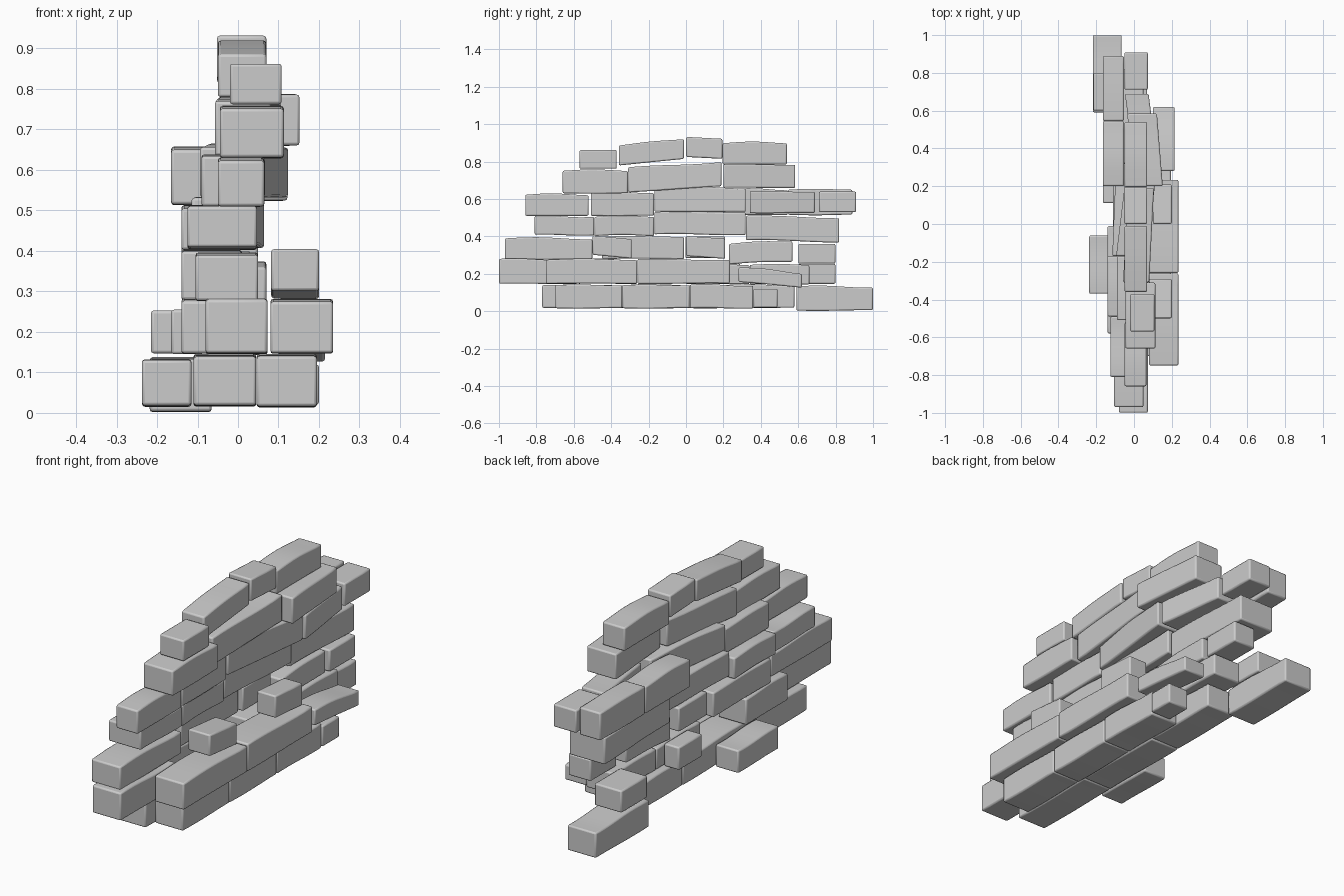
import bpy, bmesh, math, random

if "Cube" in bpy.data.objects:
    bpy.data.objects.remove(bpy.data.objects["Cube"])

random.seed(4)


def stone(name, x, y, z, rise=0.0, yaw=0.0, bow=0.006):
    """One long block: gently bowed along its length, with worn edges."""
    length = y[1] - y[0]
    mid_y = (y[0] + y[1]) / 2
    mid_x = (x[0] + x[1]) / 2
    steps = 8 if length > 0.25 else 3
    top, base = random.uniform(0.3, 1) * bow, random.uniform(-0.4, 0.6) * bow
    phase = random.uniform(-0.8, 0.8)
    bm = bmesh.new()
    rings = []
    for i in range(steps + 1):
        t = i / steps
        wave = math.sin(math.pi * t * 1.6 + phase) if steps > 3 else 0
        dz = rise * (t - 0.5)
        dx = math.tan(yaw) * length * (0.5 - t)
        z0, z1 = z[0] + dz + base * wave, z[1] + dz + top * wave
        py = y[0] + 0.001 + (length - 0.002) * t
        corners = [(x[0], z0), (x[1], z0), (x[1], z1), (x[0], z1)]
        rings.append([bm.verts.new((cx + dx - mid_x, py - mid_y, cz)) for cx, cz in corners])
    for a, b in zip(rings, rings[1:]):
        for k in range(4):
            n = (k + 1) % 4
            bm.faces.new((a[k], a[n], b[n], b[k]))
    bm.faces.new(rings[0])
    bm.faces.new(rings[-1][::-1])
    bmesh.ops.recalc_face_normals(bm, faces=bm.faces)
    mesh = bpy.data.meshes.new(name)
    bm.to_mesh(mesh)
    bm.free()
    obj = bpy.data.objects.new(name, mesh)
    obj.location = (mid_x, mid_y, 0)
    bpy.context.collection.objects.link(obj)
    bevel = obj.modifiers.new("worn_edges", "BEVEL")
    bevel.width, bevel.segments = 0.007, 2
    bevel.limit_method, bevel.angle_limit = "ANGLE", math.radians(50)
    bpy.context.view_layer.objects.active = obj
    obj.select_set(True)
    bpy.ops.object.shade_smooth_by_angle(angle=math.radians(30))
    obj.select_set(False)


def course(name, x, z, joints):
    """A run of stones between neighbouring joints."""
    for i, y in enumerate(zip(joints, joints[1:])):
        stone(f"{name}_stone_{i + 1}", x, y, z)


# Footing: front leaf, core, and loose back stones
course("footing_front", (0.046, 0.195), (0.016, 0.14), [-0.70, -0.34, 0.02, 0.36])
stone("footing_front_short", (0.09, 0.20), (0.36, 0.49), (0.02, 0.12))
course("footing_core", (-0.11, 0.045), (0.018, 0.14), [-0.77, -0.30, 0.18, 0.58])
stone("footing_back", (-0.237, -0.115), (-0.37, -0.06), (0.017, 0.128))
stone("footing_end", (-0.218, -0.065), (0.59, 1.0), (0.004, 0.132))

# Second course: broad front ledge, core, back stones
course("ledge", (0.08, 0.235), (0.148, 0.277), [-0.75, -0.26, 0.235])
stone("ledge_slanted", (0.10, 0.215), (0.28, 0.62), (0.142, 0.22), rise=-0.03)
stone("second_core_left", (-0.08, 0.073), (-1.0, -0.58), (0.147, 0.277))
stone("second_core_inner", (-0.14, 0.01), (-0.58, -0.26), (0.147, 0.277))
course("second_core_end", (-0.08, 0.073), (0.145, 0.25), [0.0, 0.34, 0.66])
stone("second_back_short", (-0.165, -0.085), (0.11, 0.29), (0.145, 0.255))
stone("second_back_end", (-0.215, -0.07), (0.60, 0.80), (0.147, 0.253))

# Third course, with two small stones resting on the ledge
stone("third_left", (-0.105, 0.05), (-0.97, -0.5), (0.277, 0.39))
stone("third_middle", (-0.14, 0.01), (-0.45, -0.01), (0.28, 0.40))
stone("third_middle_short", (-0.11, 0.03), (-0.005, 0.21), (0.285, 0.40))
stone("third_right", (-0.08, 0.07), (0.23, 0.57), (0.26, 0.37), rise=0.015)
stone("third_end", (-0.05, 0.07), (0.60, 0.80), (0.255, 0.36))
stone("loose_front_left", (0.082, 0.20), (-0.50, -0.29), (0.292, 0.395), rise=-0.02)
stone("loose_front_right", (0.10, 0.20), (0.0, 0.21), (0.288, 0.395), rise=-0.015)

# Fourth course
stone("fourth_left", (-0.125, 0.047), (-0.81, -0.49), (0.407, 0.507))
stone("fourth_left_inner", (-0.14, 0.047), (-0.49, -0.17), (0.405, 0.508))
stone("fourth_middle", (-0.105, 0.055), (-0.17, 0.32), (0.41, 0.53), yaw=-0.04)
stone("fourth_right", (-0.14, 0.05), (0.32, 0.82), (0.375, 0.505), rise=-0.01)

# Fifth course bulges forward near the middle, backed by a pair on the right
stone("fifth_left", (-0.05, 0.065), (-0.86, -0.52), (0.51, 0.625))
stone("fifth_left_inner", (-0.09, 0.06), (-0.51, -0.17), (0.51, 0.635))
stone("fifth_middle", (-0.065, 0.095), (-0.17, 0.32), (0.532, 0.66), yaw=-0.12)
stone("fifth_right", (-0.025, 0.1), (0.34, 0.69), (0.525, 0.64), yaw=0.13)
stone("fifth_end", (-0.05, 0.073), (0.71, 0.91), (0.53, 0.64))
course("fifth_back", (-0.165, -0.053), (0.515, 0.652), [0.20, 0.545, 0.89])

# Sixth course follows the same bulge
stone("sixth_left", (-0.045, 0.113), (-0.66, -0.31), (0.63, 0.754))
stone("sixth_middle", (-0.045, 0.093), (-0.31, 0.19), (0.652, 0.783), rise=0.032, yaw=-0.05)
stone("sixth_right", (-0.02, 0.137), (0.20, 0.585), (0.66, 0.785), yaw=0.08)

# Top course
stone("top_left", (-0.02, 0.108), (-0.57, -0.37), (0.762, 0.862))
stone("top_ramp", (-0.05, 0.07), (-0.36, -0.01), (0.797, 0.905), rise=0.035)
stone("top_peak", (-0.052, 0.07), (0.0, 0.195), (0.82, 0.927), rise=-0.01)
stone("top_right", (-0.05, 0.07), (0.195, 0.54), (0.785, 0.902))
